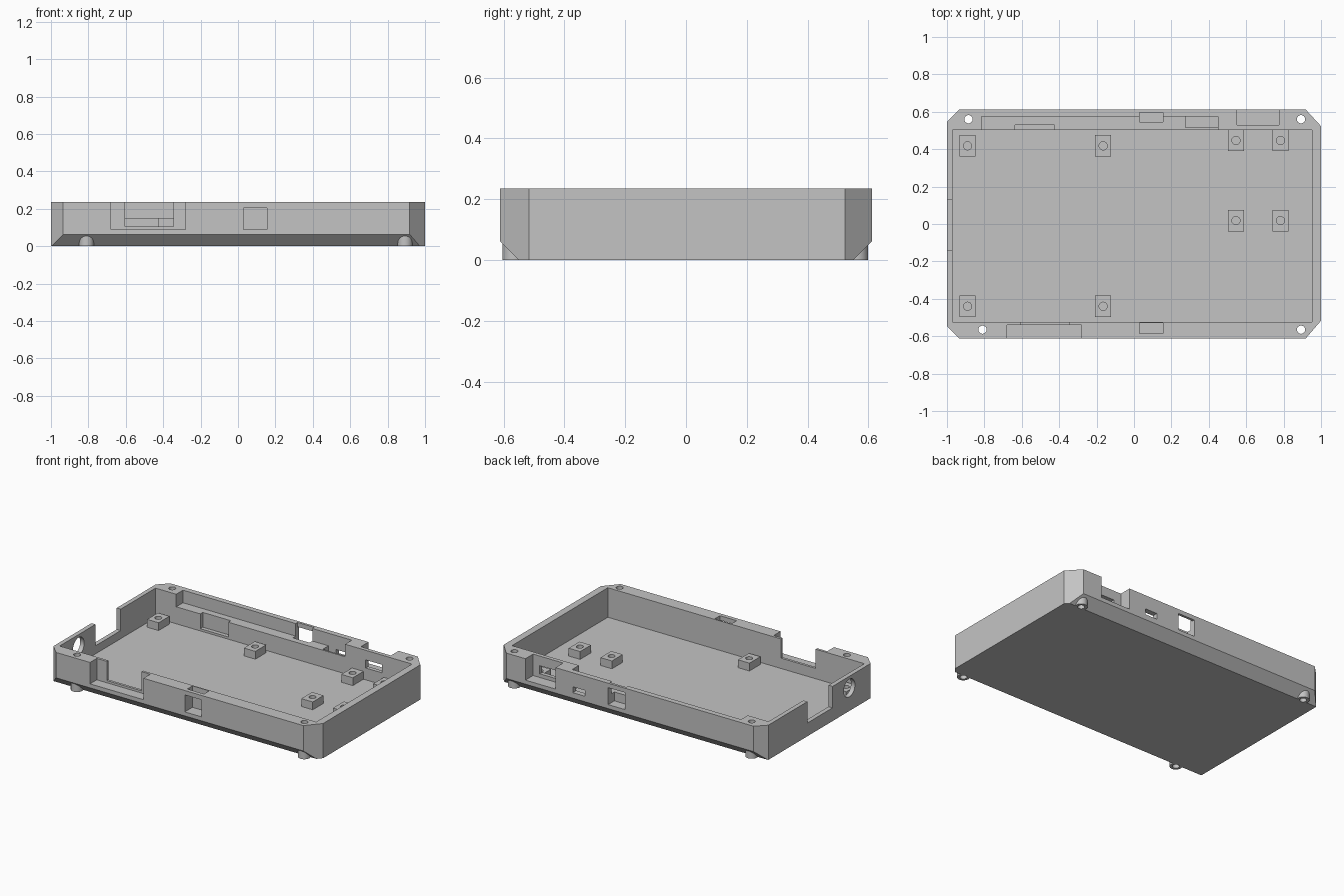
import bpy, bmesh
from mathutils import Vector

if "Cube" in bpy.data.objects:
    bpy.data.objects.remove(bpy.data.objects["Cube"], do_unlink=True)

HEIGHT, FLOOR, SHELF, PORT = 0.235, 0.035, 0.15, 0.09
ABOVE = 0.3  # cutters that open at the top end here

grey = bpy.data.materials.new("grey_plastic")
grey.use_nodes = True
grey.diffuse_color = (0.55, 0.55, 0.55, 1)
grey.node_tree.nodes["Principled BSDF"].inputs["Base Color"].default_value = (0.55, 0.55, 0.55, 1)


def make_object(name, bm):
    bmesh.ops.recalc_face_normals(bm, faces=bm.faces[:])
    mesh = bpy.data.meshes.new(name)
    bm.to_mesh(mesh)
    bm.free()
    mesh.materials.append(grey)
    obj = bpy.data.objects.new(name, mesh)
    bpy.context.collection.objects.link(obj)
    return obj


def box(name, x, y, z):
    bm = bmesh.new()
    bmesh.ops.create_cube(bm, size=1)
    for v in bm.verts:
        v.co = Vector([lo + (c + 0.5) * (hi - lo) for c, (lo, hi) in zip(v.co, (x, y, z))])
    return make_object(name, bm)


def cylinder(name, x, y, z, radius, sides=32):
    bm = bmesh.new()
    bmesh.ops.create_cone(bm, cap_ends=True, segments=sides, radius1=radius,
                          radius2=radius, depth=z[1] - z[0])
    bmesh.ops.translate(bm, vec=(x, y, sum(z) / 2), verts=bm.verts[:])
    return make_object(name, bm)


def combine(target, tool, operation="DIFFERENCE"):
    tool.hide_render = True
    mod = target.modifiers.new("combine", "BOOLEAN")
    mod.operation, mod.object, mod.solver = operation, tool, "EXACT"
    bpy.ops.object.select_all(action="DESELECT")
    bpy.context.view_layer.objects.active = target
    target.select_set(True)
    bpy.ops.object.modifier_apply(modifier=mod.name)
    bpy.data.objects.remove(tool, do_unlink=True)


# Tray block with clipped corners
outline = [(-0.935, -0.612), (0.918, -0.612), (1, -0.517), (1, 0.523),
           (0.918, 0.612), (-0.935, 0.612), (-1, 0.547), (-1, -0.547)]
bm = bmesh.new()
base = bm.faces.new([bm.verts.new((x, y, 0)) for x, y in outline])
top = bmesh.ops.extrude_face_region(bm, geom=[base])
bmesh.ops.translate(bm, vec=(0, 0, HEIGHT),
                    verts=[g for g in top["geom"] if isinstance(g, bmesh.types.BMVert)])
# Sloped lower edge along front and back
for side in (-1, 1):
    cut = bmesh.ops.bisect_plane(bm, geom=bm.verts[:] + bm.edges[:] + bm.faces[:],
                                 plane_co=(0, side * 0.549, 0), plane_no=(0, side, -1),
                                 clear_outer=True)
    rim = [g for g in cut["geom_cut"] if isinstance(g, bmesh.types.BMEdge)]
    bmesh.ops.holes_fill(bm, edges=rim, sides=0)
tray = make_object("case_tray", bm)

# Screw bosses that break through the sloped edge
screws = [(-0.81, -0.565), (0.893, -0.565), (-0.885, 0.56), (0.893, 0.56)]
for x, y in screws:
    combine(tray, cylinder("boss", x, y, (0, 0.12), 0.039), "UNION")

# Cavity, ledge, notches, ports and slots: x, y and z ranges
cuts = [
    ((-0.97, 0.952), (-0.523, 0.503), (FLOOR, ABOVE)),      # main cavity
    ((-0.815, 0.45), (0.45, 0.575), (SHELF, ABOVE)),        # back ledge
    ((-0.635, -0.425), (0.45, 0.53), (0.05, ABOVE)),        # ledge pocket
    ((0.275, 0.45), (0.515, 0.575), (PORT, ABOVE)),         # small port pocket
    ((0.33, 0.42), (0.55, 0.7), (0.1, 0.14)),               # small port
    ((0.55, 0.775), (0.53, 0.7), (PORT, ABOVE)),            # back notch
    ((0.605, 0.725), (0.45, 0.6), (0.115, 0.17)),           # back notch port
    ((-0.68, -0.28), (-0.7, -0.54), (PORT, ABOVE)),         # front notch
    ((-0.605, -0.345), (-0.6, -0.5), (0.105, ABOVE)),       # front notch opening
    ((-1.1, -0.9), (-0.14, 0.13), (PORT, ABOVE)),           # side notch
    ((0.03, 0.155), (-0.585, -0.53), (PORT, ABOVE)),        # front latch slot
    ((0.03, 0.155), (-0.7, -0.55), (PORT, 0.205)),          # front latch window
    ((0.03, 0.155), (0.545, 0.595), (PORT, ABOVE)),         # back latch slot
    ((0.03, 0.155), (0.57, 0.7), (PORT, 0.205)),            # back latch window
]
for ranges in cuts:
    combine(tray, box("cutter", *ranges))

# Screw holes through the rim
for x, y in screws:
    combine(tray, cylinder("cutter", x, y, (-0.1, ABOVE), 0.022, 24))

# Round socket hole in the side wall
socket = cylinder("cutter", 0, 0, (-0.1, 0.1), 0.06, 24)
socket.rotation_euler.y = 1.5708
socket.location = (-1, -0.32, 0.155)
bpy.context.view_layer.update()
combine(tray, socket)

# Board standoffs with pilot holes
posts = [(x, y) for x in (-0.89, -0.165) for y in (0.418, -0.44)]
posts += [(x, y) for x in (0.545, 0.783) for y in (0.447, 0.018)]
for i, (x, y) in enumerate(posts):
    post = box(f"standoff_{i + 1}", (x - 0.043, x + 0.043), (y - 0.058, y + 0.058),
               (FLOOR - 0.005, 0.088))
    combine(post, cylinder("cutter", x, y, (FLOOR + 0.005, ABOVE), 0.022, 24))

# Smooth only the round parts
bpy.ops.object.select_all(action="DESELECT")
bpy.context.view_layer.objects.active = tray
tray.select_set(True)
bpy.ops.object.shade_smooth_by_angle(angle=0.5)
